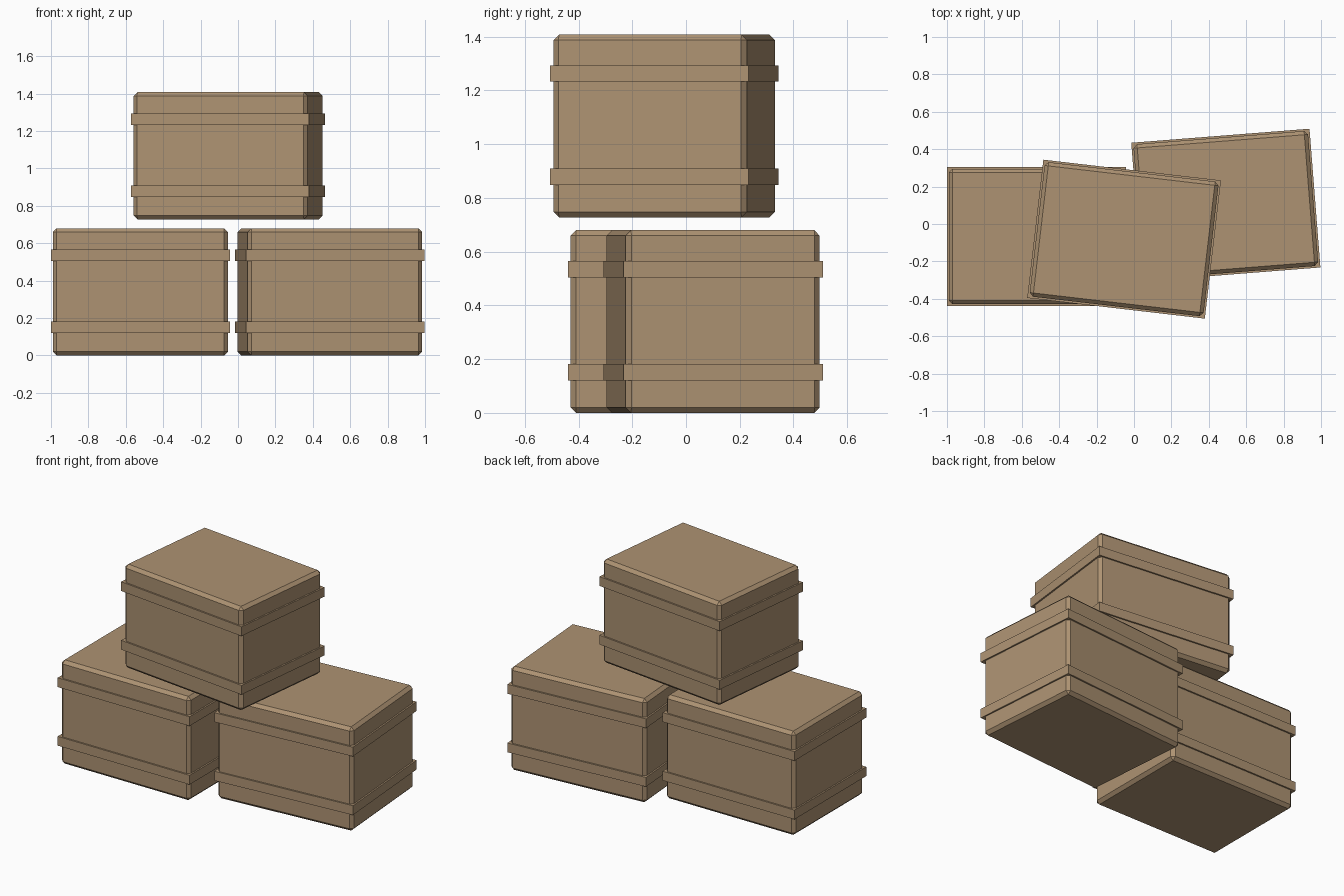
import bpy
import bmesh
from math import radians
from mathutils import Matrix

cube = bpy.data.objects.get("Cube")
if cube:
    bpy.data.objects.remove(cube, do_unlink=True)

# One cardboard tan colour for everything
tan = bpy.data.materials.new("cardboard tan")
tan.use_nodes = True
color = (0.42, 0.29, 0.17, 1)
tan.diffuse_color = color
bsdf = next(n for n in tan.node_tree.nodes if n.type == 'BSDF_PRINCIPLED')
bsdf.inputs["Base Color"].default_value = color
bsdf.inputs["Roughness"].default_value = 0.9

WIDTH, DEPTH, HEIGHT = 0.936, 0.724, 0.68
CHAMFER = 0.02
BAND_OUT, BAND_HEIGHT = 0.01, 0.061
BAND_LEVELS = {"lower": 0.151, "upper": 0.535}


def box(name, size, z, place, chamfer=0):
    """Box centred at height z, moved by the crate placement."""
    bm = bmesh.new()
    bmesh.ops.create_cube(bm, size=1, matrix=Matrix.Diagonal((*size, 1)))
    if chamfer:
        bmesh.ops.bevel(bm, geom=bm.edges[:], offset=chamfer, segments=1,
                        affect='EDGES')
    mesh = bpy.data.meshes.new(name)
    bm.to_mesh(mesh)
    bm.free()
    mesh.materials.append(tan)
    obj = bpy.data.objects.new(name, mesh)
    obj.matrix_world = place @ Matrix.Translation((0, 0, z))
    bpy.context.collection.objects.link(obj)


def crate(name, location, turn):
    """Chamfered box wrapped by two raised bands."""
    place = Matrix.Translation(location) @ Matrix.Rotation(radians(turn), 4, 'Z')
    box(name + "_body", (WIDTH, DEPTH, HEIGHT), HEIGHT / 2, place, CHAMFER)
    band = (WIDTH + 2 * BAND_OUT, DEPTH + 2 * BAND_OUT, BAND_HEIGHT)
    for level, z in BAND_LEVELS.items():
        box(f"{name}_{level}_band", band, z, place)


crate("right_crate", (-0.522, -0.067, 0), 0)
crate("left_crate", (0.491, 0.101, 0), 4.5)
crate("top_crate", (-0.053, -0.081, 0.728), -6.65)
